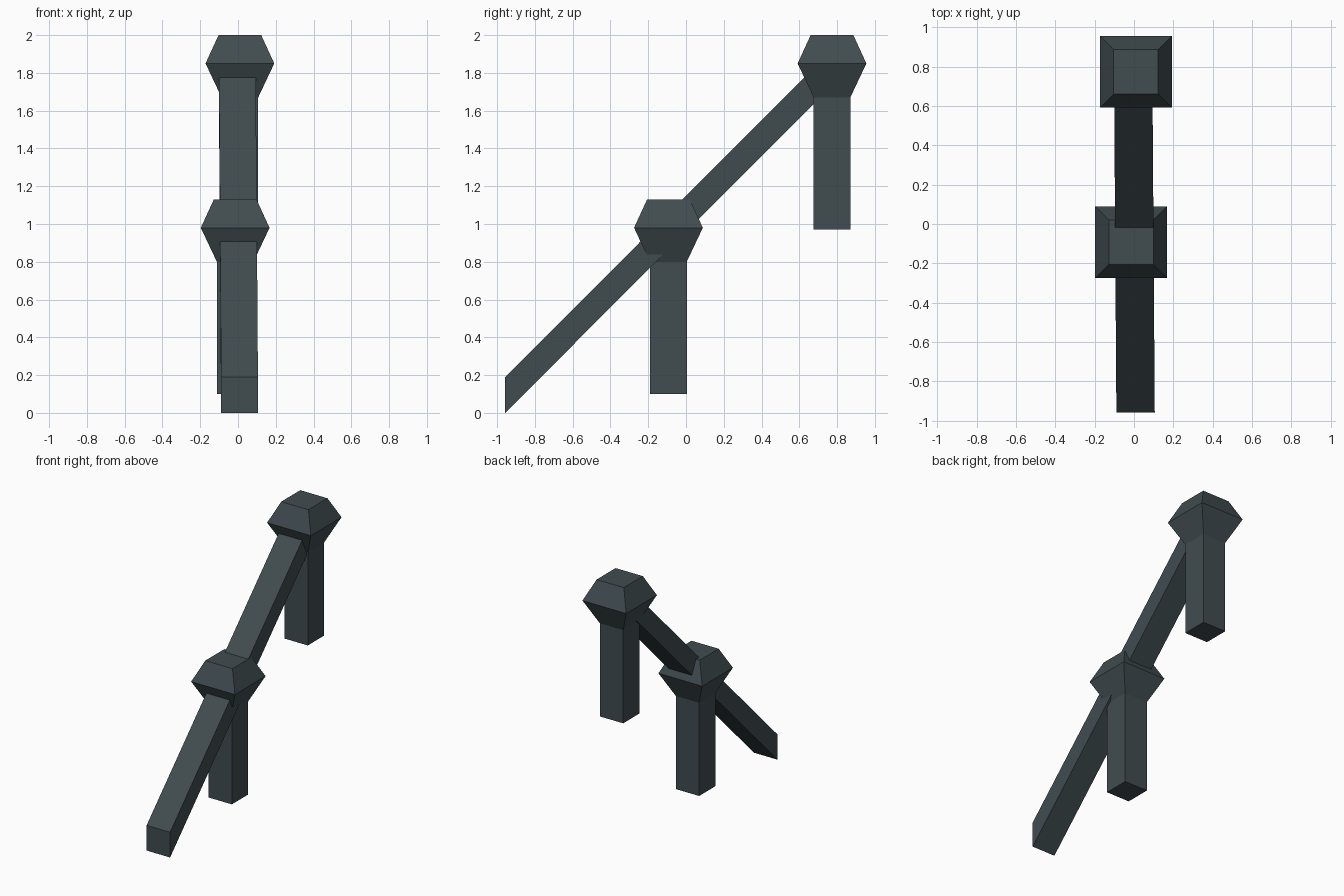
import bpy
import bmesh

if "Cube" in bpy.data.objects:
    bpy.data.objects.remove(bpy.data.objects["Cube"])

slate = bpy.data.materials.new("dark slate")
slate.diffuse_color = (0.052, 0.072, 0.080, 1.0)
slate.use_nodes = True
slate.node_tree.nodes["Principled BSDF"].inputs["Base Color"].default_value = slate.diffuse_color


def loft(name, rings):
    """Closed solid through a sequence of four-cornered rings."""
    bm = bmesh.new()
    loops = [[bm.verts.new(p) for p in ring] for ring in rings]
    bm.faces.new(loops[0][::-1])
    bm.faces.new(loops[-1])
    for a, b in zip(loops, loops[1:]):
        for i in range(4):
            j = (i + 1) % 4
            bm.faces.new((a[i], a[j], b[j], b[i]))
    bmesh.ops.recalc_face_normals(bm, faces=bm.faces[:])
    mesh = bpy.data.meshes.new(name)
    bm.to_mesh(mesh)
    bm.free()
    mesh.materials.append(slate)
    obj = bpy.data.objects.new(name, mesh)
    bpy.context.collection.objects.link(obj)
    return obj


def square(cx, cy, z, h):
    return [(cx - h, cy - h, z), (cx + h, cy - h, z),
            (cx + h, cy + h, z), (cx - h, cy + h, z)]


def rail_end(cx, y, z):
    h = 0.0975
    return [(cx - h, y, z), (cx + h, y, z),
            (cx + h, y, z + 0.19), (cx - h, y, z + 0.19)]


# Posts with flared, bevelled caps: (half width, height above post foot)
profile = [(0.097, 0.0), (0.097, 0.70), (0.182, 0.88), (0.113, 1.03)]
for name, cx, cy, foot in (("lower_post", -0.015, -0.093, 0.10),
                           ("upper_post", 0.010, 0.773, 0.97)):
    loft(name, [square(cx, cy, foot + z, h) for h, z in profile])

# Sloping handrail with vertical-cut ends, passing through the lower cap
loft("handrail", [rail_end(0.008, -0.957, 0.0), rail_end(-0.004, 0.76, 1.72)])
